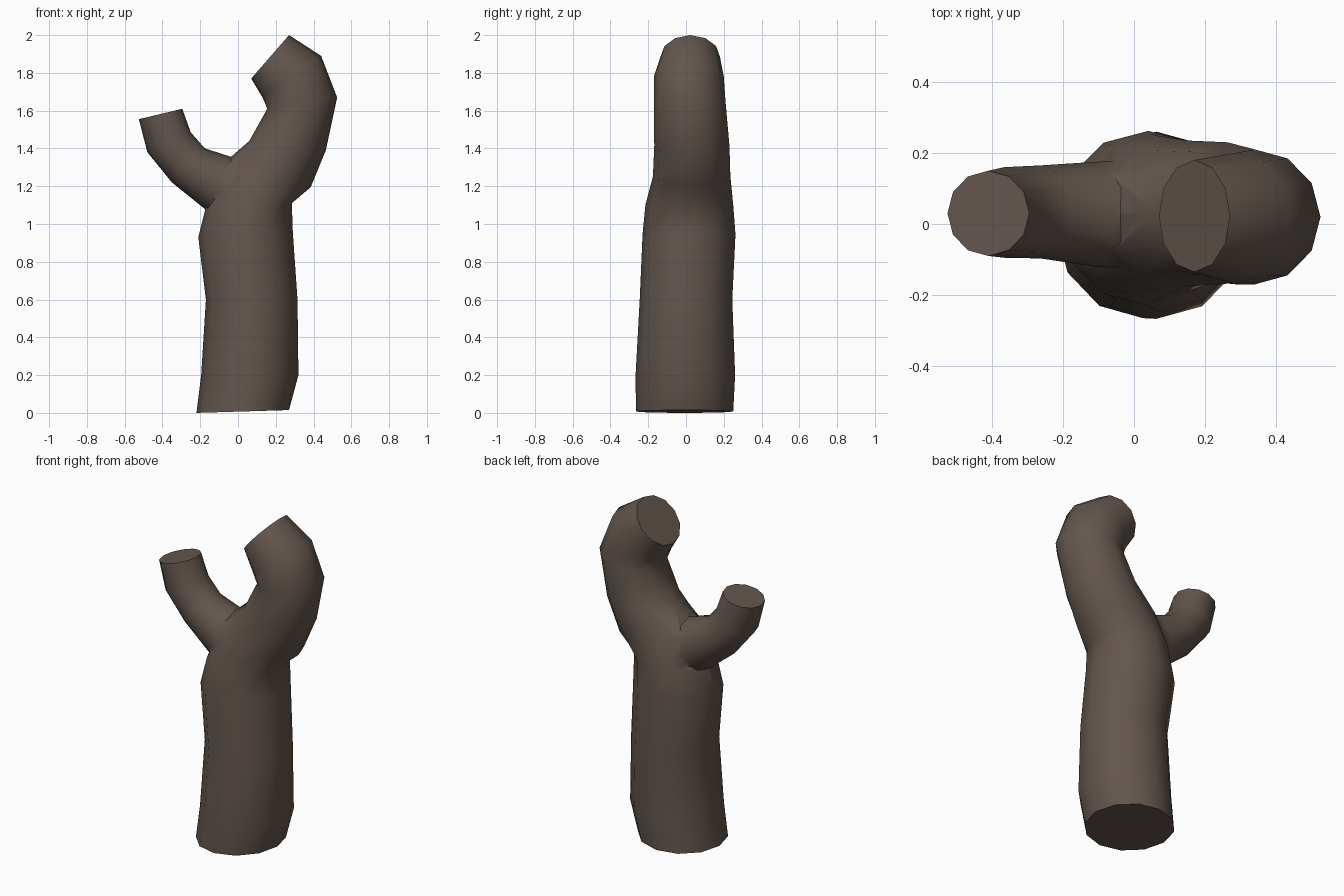
import bpy, bmesh, math

if "Cube" in bpy.data.objects:
    bpy.data.objects.remove(bpy.data.objects["Cube"])

bark = bpy.data.materials.new("dark brown bark")
bark.diffuse_color = (0.125, 0.093, 0.075, 1)
bark.use_nodes = True
bark.node_tree.nodes["Principled BSDF"].inputs["Base Color"].default_value = bark.diffuse_color
SIDES = 12


def limb(name, rings):
    """Loft closed rings; each is (left x, left z, right x, right z, y min, y max)."""
    bm = bmesh.new()
    loops = []
    for ax, az, bx, bz, y0, y1 in rings:
        loop = []
        for i in range(SIDES):
            t = 2 * math.pi * i / SIDES
            k = (1 + math.cos(t)) / 2
            y = (y0 + y1) / 2 + math.sin(t) * (y1 - y0) / 2
            loop.append(bm.verts.new((ax + (bx - ax) * k, y, az + (bz - az) * k)))
        loops.append(loop)
    for lo, hi in zip(loops, loops[1:]):
        for i in range(SIDES):
            j = (i + 1) % SIDES
            bm.faces.new((lo[i], lo[j], hi[j], hi[i]))
    bm.faces.new(loops[0][::-1])
    bm.faces.new(loops[-1])
    bmesh.ops.recalc_face_normals(bm, faces=bm.faces)
    mesh = bpy.data.meshes.new(name)
    bm.to_mesh(mesh)
    bm.free()
    mesh.materials.append(bark)
    ob = bpy.data.objects.new(name, mesh)
    bpy.context.collection.objects.link(ob)
    return ob


# Trunk flowing into the thick hooked right branch
trunk = limb("trunk", [
    (-0.22, 0.00, 0.27, 0.015, -0.265, 0.25),
    (-0.195, 0.20, 0.32, 0.20, -0.267, 0.26),
    (-0.17, 0.60, 0.315, 0.60, -0.245, 0.245),
    (-0.21, 0.93, 0.29, 0.96, -0.23, 0.262),
    (-0.17, 1.09, 0.285, 1.11, -0.215, 0.25),
    (-0.09, 1.31, 0.385, 1.195, -0.175, 0.235),
    (0.06, 1.44, 0.465, 1.39, -0.168, 0.23),
    (0.155, 1.61, 0.525, 1.67, -0.17, 0.21),
    (0.13, 1.67, 0.44, 1.89, -0.17, 0.20),
    (0.07, 1.77, 0.27, 2.00, -0.135, 0.18),
])

# Thin left branch, rooted inside the trunk
branch = limb("left_branch", [
    (0.04, 0.98, 0.10, 1.30, -0.13, 0.18),
    (-0.17, 1.075, -0.05, 1.36, -0.12, 0.175),
    (-0.35, 1.22, -0.175, 1.40, -0.097, 0.165),
    (-0.48, 1.38, -0.25, 1.485, -0.095, 0.16),
    (-0.525, 1.555, -0.295, 1.61, -0.09, 0.15),
])

# Merge into one skin
bpy.context.view_layer.objects.active = trunk
trunk.select_set(True)
mod = trunk.modifiers.new("merge", 'BOOLEAN')
mod.operation = 'UNION'
mod.solver = 'EXACT'
mod.object = branch
bpy.ops.object.modifier_apply(modifier=mod.name)
bpy.data.objects.remove(branch, do_unlink=True)
trunk.name = "forked_trunk"
bpy.ops.object.shade_smooth_by_angle(angle=math.radians(55))
